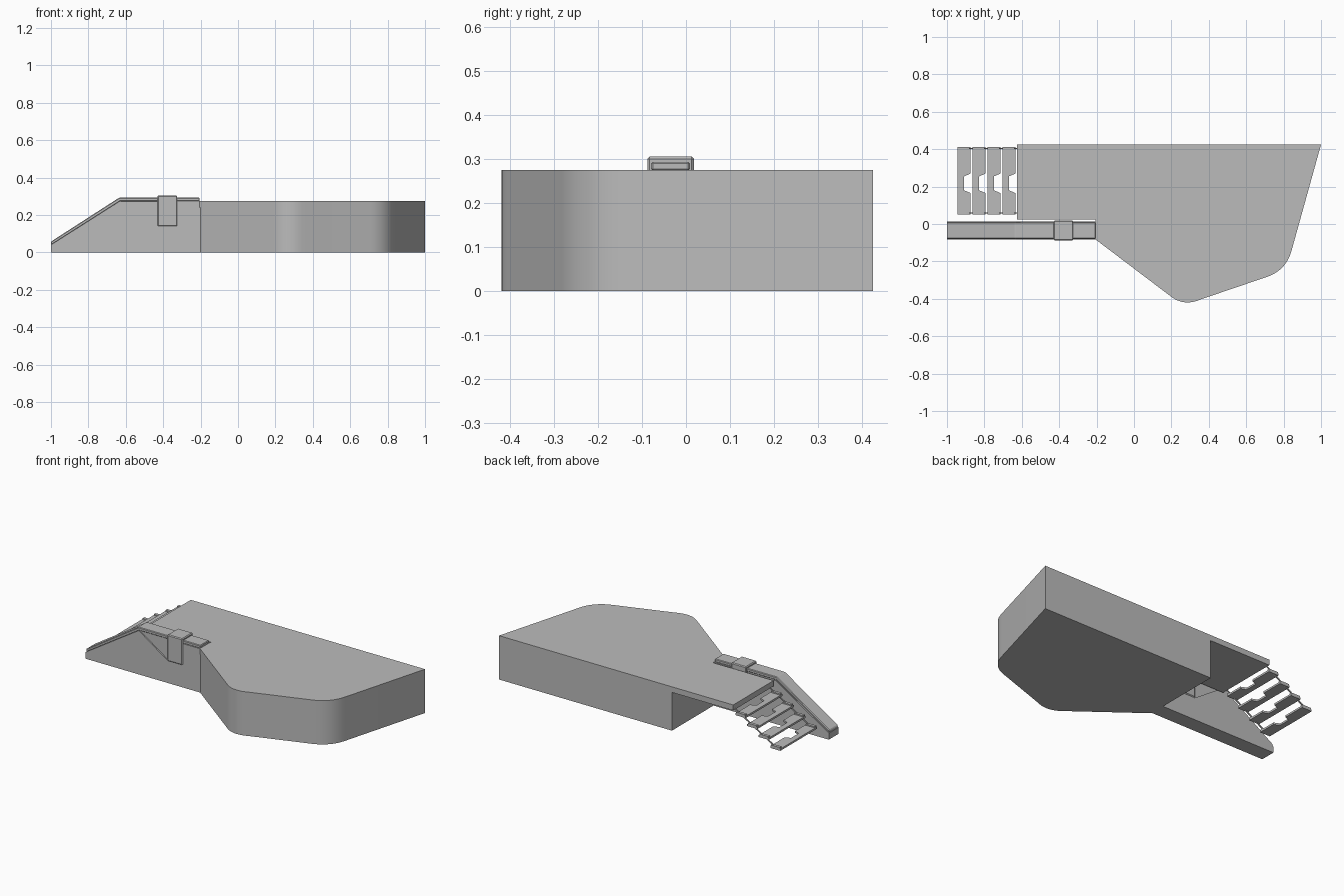
import bpy, bmesh
from mathutils import Vector

old = bpy.data.objects.get("Cube")
if old:
    bpy.data.objects.remove(old, do_unlink=True)

grey = bpy.data.materials.new("plain grey")
grey.use_nodes = True
grey.diffuse_color = (0.5, 0.5, 0.5, 1)
grey.node_tree.nodes["Principled BSDF"].inputs["Base Color"].default_value = (0.5, 0.5, 0.5, 1)


def prism(name, points, low, high, axis="z"):
    """Extrude a flat outline along z (outline in x, y) or y (outline in x, z)."""
    def place(p, d):
        return (p[0], p[1], d) if axis == "z" else (p[0], d, p[1])
    bm = bmesh.new()
    face = bm.faces.new([bm.verts.new(place(p, low)) for p in points])
    made = bmesh.ops.extrude_face_region(bm, geom=[face])["geom"]
    shift = Vector(place((0, 0), high - low))
    bmesh.ops.translate(bm, verts=[v for v in made if isinstance(v, bmesh.types.BMVert)], vec=shift)
    bmesh.ops.recalc_face_normals(bm, faces=bm.faces)
    mesh = bpy.data.meshes.new(name)
    bm.to_mesh(mesh)
    bm.free()
    obj = bpy.data.objects.new(name, mesh)
    bpy.context.collection.objects.link(obj)
    mesh.materials.append(grey)
    return obj


def box(name, x, y, z):
    return prism(name, [(x[0], y[0]), (x[1], y[0]), (x[1], y[1]), (x[0], y[1])], *z)


def rounded(start, corner, end, steps=10):
    a, b, c = Vector(start), Vector(corner), Vector(end)
    ts = [i / steps for i in range(steps + 1)]
    return [a * (1 - t) ** 2 + b * 2 * t * (1 - t) + c * t ** 2 for t in ts]


def activate(obj):
    bpy.ops.object.select_all(action="DESELECT")
    obj.select_set(True)
    bpy.context.view_layer.objects.active = obj


def soften(obj, width):
    mod = obj.modifiers.new("soft edges", "BEVEL")
    mod.width = width
    mod.segments = 1


TOP, BACK = 0.275, 0.425
WALL_Y = (-0.083, 0.013)

# Main platform with two rounded front corners
outline = [(-0.625, BACK), (-0.625, 0.025), (-0.205, 0.025), (-0.205, -0.083)]
outline += rounded((0.19, -0.382), (0.265, -0.445), (0.36, -0.402))
outline += rounded((0.71, -0.283), (0.815, -0.247), (0.843, -0.14))
outline += [(1, BACK)]
platform = prism("platform", outline, 0, TOP)

# Open space under the overhanging deck
cutter = box("deck_cutter", (-0.8, -0.2), (-0.3, 0.6), (-0.1, TOP - 0.035))
cutter.hide_render = True
cut = platform.modifiers.new("undercut", "BOOLEAN")
cut.operation = "DIFFERENCE"
cut.object = cutter
activate(platform)
bpy.ops.object.modifier_apply(modifier=cut.name)
bpy.data.objects.remove(cutter, do_unlink=True)
bpy.ops.object.shade_smooth_by_angle()

# Sloped side wall, with a slightly recessed triangle behind the bracket
prism("side_wall", [(-1, 0), (-0.19, 0), (-0.19, TOP), (-0.33, TOP), (-0.33, 0.14),
                    (-0.43, 0.14), (-0.63, TOP), (-1, 0.04)], *WALL_Y, axis="y")
prism("wall_recess", [(-0.63, TOP), (-0.43, 0.14), (-0.33, 0.14), (-0.33, TOP)],
      WALL_Y[0] + 0.008, WALL_Y[1] - 0.008, axis="y")

# Handrail cap following the wall top
cap = prism("handrail_cap", [(-1, 0.038), (-0.63, TOP - 0.002), (-0.205, TOP - 0.002),
                             (-0.205, 0.293), (-0.635, 0.293), (-1, 0.058)],
            WALL_Y[0] + 0.004, WALL_Y[1] - 0.004, axis="y")
soften(cap, 0.004)

# Bracket wrapped over the wall
bracket = box("wall_bracket", (-0.43, -0.325), (-0.088, 0.018), (0.14, 0.305))
soften(bracket, 0.005)

# Stair treads, each with a notch at the rear edge and raised ends
Y0, Y1 = 0.05, 0.412
STEPS, RUN, RISE, DEPTH = 4, 0.08, 0.047, 0.07
for i in range(STEPS):
    x = -0.943 + RUN * i
    z = 0.067 + RISE * i
    xr, xn = x + DEPTH, x + DEPTH * 0.5
    prism(f"tread_{i + 1}", [(x, Y0), (xr, Y0), (xr, 0.165), (xn, 0.18), (xn, 0.255),
                             (xr, 0.27), (xr, Y1), (x, Y1)], z, z + 0.012)
    for side, y in (("front", Y0), ("back", Y1 - 0.018)):
        box(f"tread_{i + 1}_{side}_end", (x + 0.004, xr - 0.004), (y, y + 0.018), (z + 0.01, z + 0.02))

# Thin sloping links that carry the treads
x0, x1 = -0.91, -0.62
z0 = 0.07
z1 = z0 + (x1 - x0) * RISE / RUN
for side, y in (("front", Y0 + 0.006), ("back", Y1 - 0.012)):
    prism(f"{side}_stair_link", [(x0, z0), (x1, z1), (x1, z1 + 0.008), (x0, z0 + 0.008)],
          y, y + 0.006, axis="y")
